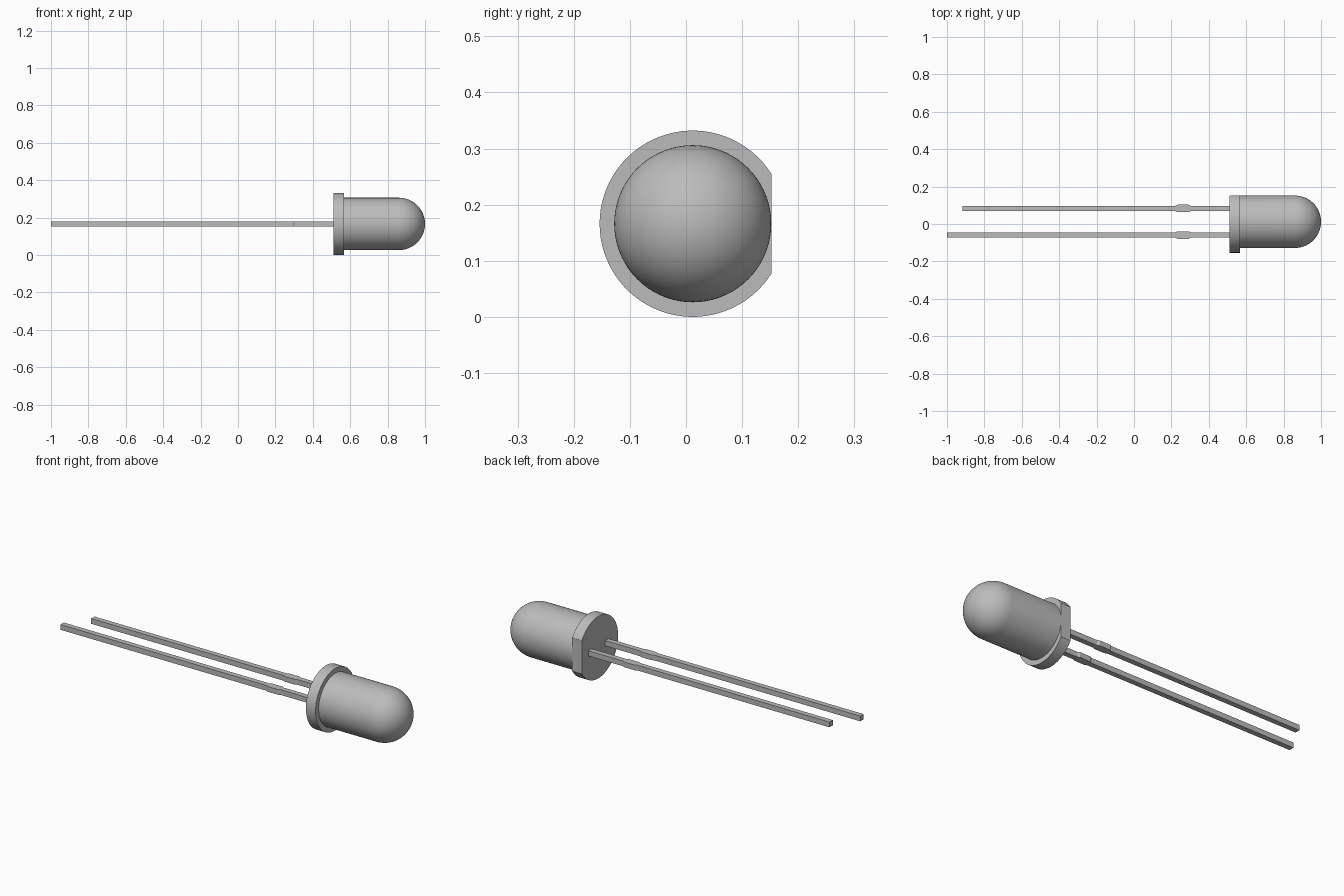
import bpy, bmesh, math
from mathutils import Vector, Matrix

AXIS_Y, AXIS_Z = 0.012, 0.166
BASE_X, FLANGE_X, DOME_X = 0.51, 0.567, 0.86
BODY_R, FLANGE_R, FLAT = 0.14, 0.166, 0.14
LEAD = 0.014

cube = bpy.data.objects.get("Cube")
if cube:
    bpy.data.objects.remove(cube, do_unlink=True)

grey = bpy.data.materials.new("plain grey")
grey.use_nodes = True
colour = (0.5, 0.5, 0.5, 1)
grey.diffuse_color = colour
grey.node_tree.nodes["Principled BSDF"].inputs["Base Color"].default_value = colour


def finish(bm, name, smooth=False):
    bmesh.ops.recalc_face_normals(bm, faces=bm.faces)
    mesh = bpy.data.meshes.new(name)
    bm.to_mesh(mesh)
    bm.free()
    mesh.materials.append(grey)
    obj = bpy.data.objects.new(name, mesh)
    bpy.context.collection.objects.link(obj)
    if smooth:
        bpy.ops.object.select_all(action='DESELECT')
        obj.select_set(True)
        bpy.context.view_layer.objects.active = obj
        bpy.ops.object.shade_smooth_by_angle(angle=math.radians(30))
    return obj


def extrude_outline(points, direction, name, smooth=False):
    bm = bmesh.new()
    face = bm.faces.new([bm.verts.new(p) for p in points])
    grown = bmesh.ops.extrude_face_region(bm, geom=[face], use_keep_orig=True)
    moved = [g for g in grown["geom"] if isinstance(g, bmesh.types.BMVert)]
    bmesh.ops.translate(bm, verts=moved, vec=direction)
    return finish(bm, name, smooth)


# Bullet-shaped lens: straight barrel with a hemispherical tip, spun about x
bm = bmesh.new()
steps = 20
profile = [Vector((BASE_X + 0.01, 0, 0)), Vector((BASE_X + 0.01, BODY_R, 0))]
for i in range(steps + 1):
    a = math.pi / 2 * i / steps
    profile.append(Vector((DOME_X + BODY_R * math.sin(a), BODY_R * math.cos(a), 0)))
verts = [bm.verts.new(p) for p in profile]
edges = [bm.edges.new(pair) for pair in zip(verts, verts[1:])]
bmesh.ops.spin(bm, geom=verts + edges, cent=(0, 0, 0), axis=(1, 0, 0),
               angle=2 * math.pi, steps=72, use_merge=True)
bmesh.ops.remove_doubles(bm, verts=bm.verts, dist=0.0001)
bmesh.ops.transform(bm, matrix=Matrix.Translation((0, AXIS_Y, AXIS_Z)), verts=bm.verts)
finish(bm, "lens", True)

# Base flange: a disc with one flat side at the back
start = math.acos(FLAT / FLANGE_R)
count = 64
rim = []
for i in range(count + 1):
    a = start + (2 * math.pi - 2 * start) * i / count
    rim.append((BASE_X, AXIS_Y + FLANGE_R * math.cos(a), AXIS_Z + FLANGE_R * math.sin(a)))
extrude_outline(rim, (FLANGE_X - BASE_X, 0, 0), "base_flange", True)


# Square wire leads, each with a short wider stop
def lead(name, y, tip_x):
    half = [(tip_x, LEAD), (0.22, LEAD), (0.232, 0.02), (0.292, 0.02),
            (0.304, LEAD), (BASE_X + 0.01, LEAD)]
    outline = [(x, y + w, AXIS_Z - LEAD) for x, w in half]
    outline += [(x, y - w, AXIS_Z - LEAD) for x, w in reversed(half)]
    extrude_outline(outline, (0, 0, 2 * LEAD), name)


lead("long_lead", AXIS_Y - 0.071, -1.0)
lead("short_lead", AXIS_Y + 0.071, -0.917)
